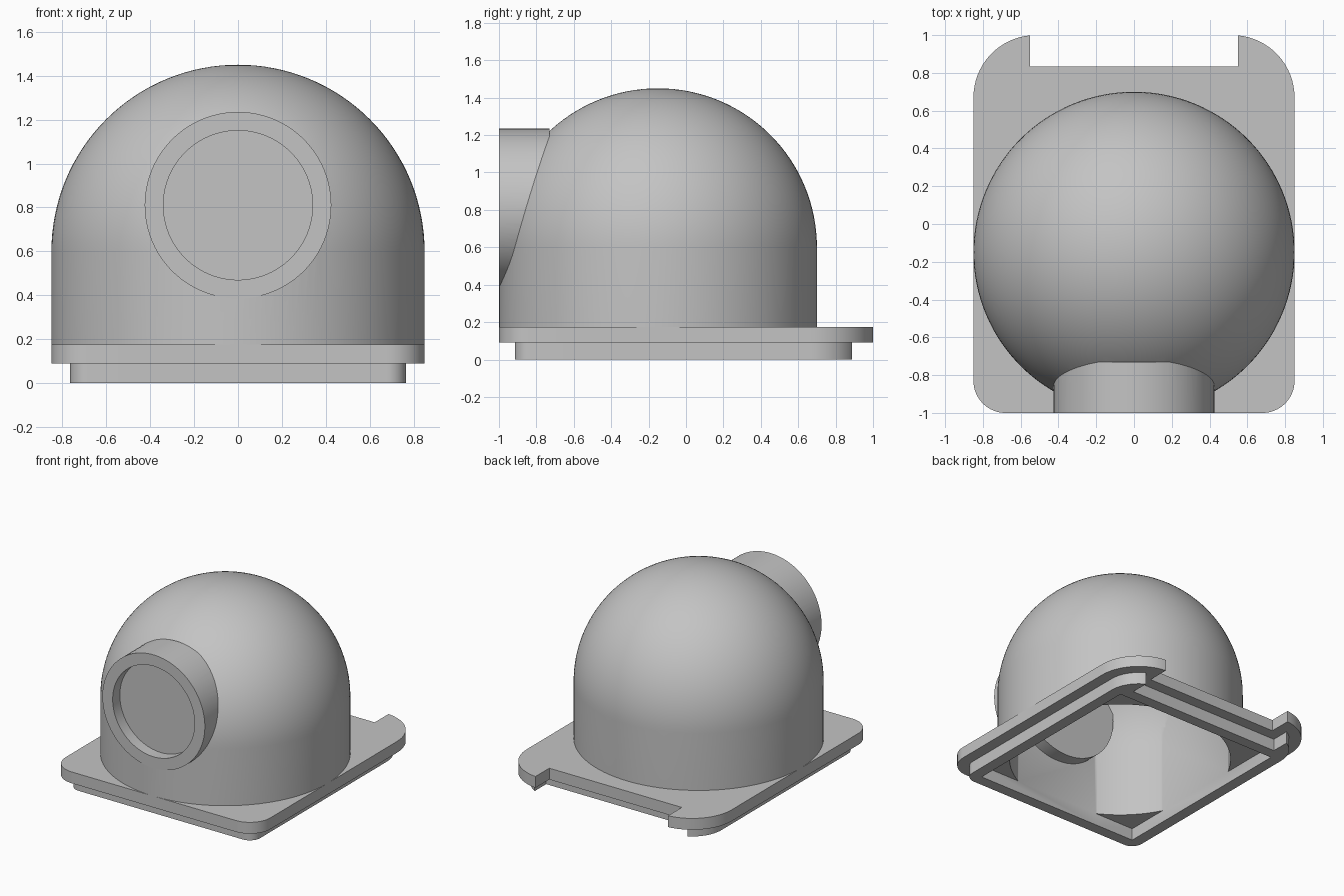
import bpy, bmesh
from math import sin, cos, pi, acos
from mathutils import Matrix

if "Cube" in bpy.data.objects:
    bpy.data.objects.remove(bpy.data.objects["Cube"])

grey = bpy.data.materials.new("plain_grey")
grey.use_nodes = True
colour = (0.55, 0.55, 0.55, 1)
grey.diffuse_color = colour
grey.node_tree.nodes["Principled BSDF"].inputs["Base Color"].default_value = colour

WALL = 0.085
DOME_Y, DOME_R, SPRING_Z = -0.15, 0.85, 0.6
NOZZLE_Z = 0.81


def add_object(name, bm):
    bmesh.ops.recalc_face_normals(bm, faces=bm.faces)
    mesh = bpy.data.meshes.new(name)
    bm.to_mesh(mesh)
    bm.free()
    mesh.materials.append(grey)
    obj = bpy.data.objects.new(name, mesh)
    bpy.context.collection.objects.link(obj)
    return obj


def extrude(name, points, low, high):
    bm = bmesh.new()
    face = bm.faces.new([bm.verts.new((x, y, low)) for x, y in points])
    top = bmesh.ops.extrude_face_region(bm, geom=[face])["geom"]
    verts = [v for v in top if isinstance(v, bmesh.types.BMVert)]
    bmesh.ops.translate(bm, verts=verts, vec=(0, 0, high - low))
    return add_object(name, bm)


def box(name, half_x, y0, y1, low, high):
    return extrude(name, [(-half_x, y0), (half_x, y0), (half_x, y1), (-half_x, y1)], low, high)


def dome(name, radius, floor, segments=128, rings=32):
    # Straight wall with a hemisphere, spun about the dome axis
    profile = [(0, floor), (radius, floor)]
    profile += [(radius * cos(a), SPRING_Z + radius * sin(a))
                for a in (i * pi / 2 / rings for i in range(rings))]
    profile.append((0, SPRING_Z + radius))
    bm = bmesh.new()
    verts = [bm.verts.new((r, 0, z)) for r, z in profile]
    edges = [bm.edges.new(pair) for pair in zip(verts, verts[1:])]
    bmesh.ops.spin(bm, geom=verts + edges, cent=(0, 0, 0), axis=(0, 0, 1),
                   angle=2 * pi, steps=segments)
    bmesh.ops.remove_doubles(bm, verts=bm.verts, dist=0.0001)
    bmesh.ops.translate(bm, verts=bm.verts, vec=(0, DOME_Y, 0))
    return add_object(name, bm)


def tube(name, radius, y0, y1):
    bm = bmesh.new()
    place = Matrix.Translation((0, (y0 + y1) / 2, NOZZLE_Z)) @ Matrix.Rotation(pi / 2, 4, "X")
    bmesh.ops.create_cone(bm, cap_ends=True, segments=96, radius1=radius, radius2=radius,
                          depth=y1 - y0, matrix=place)
    return add_object(name, bm)


def outline(inset, steps=16):
    # Rounded plate outline with a rear notch, moved inwards by inset
    r_front, r_back = 0.17 - inset, 0.33 - inset
    notch_x, notch_y = 0.55 + inset, 0.835 - inset
    sweep = acos((notch_x - 0.52) / r_back)
    half = []
    for i in range(steps + 1):
        a = -pi / 2 + i * pi / 2 / steps
        half.append((0.68 + r_front * cos(a), -0.83 + r_front * sin(a)))
    for i in range(steps + 1):
        a = i * sweep / steps
        half.append((0.52 + r_back * cos(a), 0.67 + r_back * sin(a)))
    half.append((notch_x, notch_y))
    return half + [(-x, y) for x, y in reversed(half)]


def boolean(target, other, operation):
    mod = target.modifiers.new(operation.lower(), "BOOLEAN")
    mod.operation, mod.object, mod.solver = operation, other, "EXACT"
    bpy.ops.object.select_all(action="DESELECT")
    bpy.context.view_layer.objects.active = target
    target.select_set(True)
    bpy.ops.object.modifier_apply(modifier=mod.name)
    bpy.data.objects.remove(other)


# Outer shell: plate, lower rim, dome
housing = extrude("domed_housing", outline(0), 0.09, 0.175)
boolean(housing, extrude("lower_rim", outline(WALL), 0, 0.12), "UNION")
boolean(housing, dome("dome", DOME_R, 0.13), "UNION")

# Hollow interior: dome space trimmed by the rim's straight walls
cavity = dome("cavity", DOME_R - WALL, -0.1)
boolean(cavity, box("cavity_walls", 0.68, -0.83, 0.665, -0.2, 2), "INTERSECT")
boolean(housing, cavity, "DIFFERENCE")
boolean(housing, box("rim_opening", 0.68, -0.83, 0.665, -0.1, 0.09), "DIFFERENCE")

# Front nozzle with a shallow recess and a closed back
boolean(housing, tube("nozzle", 0.425, -1, -0.73), "UNION")
boolean(housing, tube("nozzle_recess", 0.34, -1.1, -0.915), "DIFFERENCE")

bpy.ops.object.select_all(action="DESELECT")
bpy.context.view_layer.objects.active = housing
housing.select_set(True)
bpy.ops.object.shade_smooth_by_angle(angle=pi / 6)
